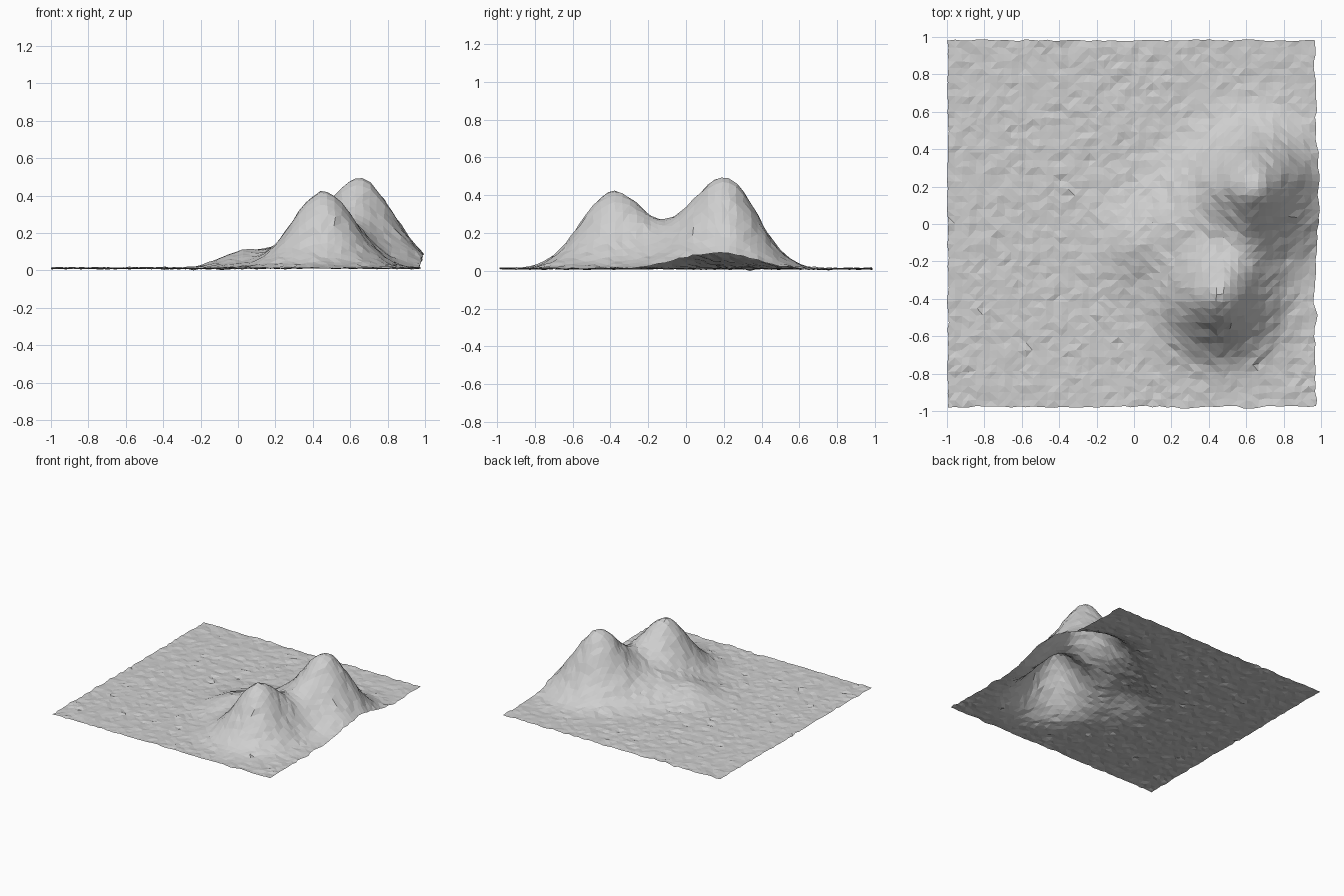
import bpy, bmesh, math, random
from mathutils import Vector, noise

if "Cube" in bpy.data.objects:
    bpy.data.objects.remove(bpy.data.objects["Cube"])

random.seed(4)
N = 52                       # cells per side
X0, X1, Y0, Y1 = -0.995, 0.97, -0.978, 0.982

# Hills: centre x, centre y, height, spread x, spread y
HILLS = [
    (0.455, -0.39, 0.405, 0.168, 0.170),  # front peak
    (0.65, 0.215, 0.470, 0.180, 0.165),   # rear peak
    (0.62, -0.08, 0.120, 0.140, 0.150),   # saddle between the peaks
    (0.28, 0.02, 0.105, 0.150, 0.170),    # ramp west of the saddle
    (0.00, -0.10, 0.078, 0.120, 0.150),   # low western shoulder
    (0.92, -0.03, 0.035, 0.120, 0.110),   # swelling at the eastern edge
]


def hill_height(x, y):
    h = sum(a * math.exp(-((x - cx) / sx) ** 2 / 2 - ((y - cy) / sy) ** 2 / 2)
            for cx, cy, a, sx, sy in HILLS)
    return h * h / (h + 0.006)            # crisper foot


# Open terrain sheet
bm = bmesh.new()
bmesh.ops.create_grid(bm, x_segments=N, y_segments=N, size=1)
for v in bm.verts:
    x = X0 + (v.co.x + 1) / 2 * (X1 - X0)
    y = Y0 + (v.co.y + 1) / 2 * (Y1 - Y0)
    h = hill_height(x, y)
    ripple = 0.012 + 0.005 * noise.noise(Vector((x * 14, y * 14, 3)))
    ripple += max(-0.008, min(0.008, random.gauss(0, 0.0026)))
    # ragged border, pushed outward where the hill meets the edge
    jx = random.uniform(-0.005, 0.005)
    jy = random.uniform(-0.005, 0.005)
    if x > 0.8:
        k = (x - 0.8) / 0.17
        jx += k * (0.016 * noise.noise(Vector((0, y * 9, 7))) + 0.2 * h)
        h *= 1 - 0.15 * k
    if y < -0.85 and x > 0:
        jy += 0.012 * noise.noise(Vector((x * 9, 0, 5)))
    v.co = (max(-1, min(1, x + jx)), y + jy, h + max(0, ripple))

# Facet the sheet
bmesh.ops.triangulate(bm, faces=bm.faces[:], quad_method='SHORT_EDGE')
bm.normal_update()
if sum(f.normal.z for f in bm.faces) < 0:
    bmesh.ops.reverse_faces(bm, faces=bm.faces[:])
low = min(v.co.z for v in bm.verts)
for v in bm.verts:
    v.co.z -= low

mesh = bpy.data.meshes.new("terrain")
bm.to_mesh(mesh)
bm.free()
terrain = bpy.data.objects.new("terrain", mesh)
bpy.context.collection.objects.link(terrain)

grey = bpy.data.materials.new("light grey")
grey.diffuse_color = (0.62, 0.62, 0.62, 1)
grey.use_nodes = True
grey.node_tree.nodes["Principled BSDF"].inputs["Base Color"].default_value = grey.diffuse_color
mesh.materials.append(grey)
